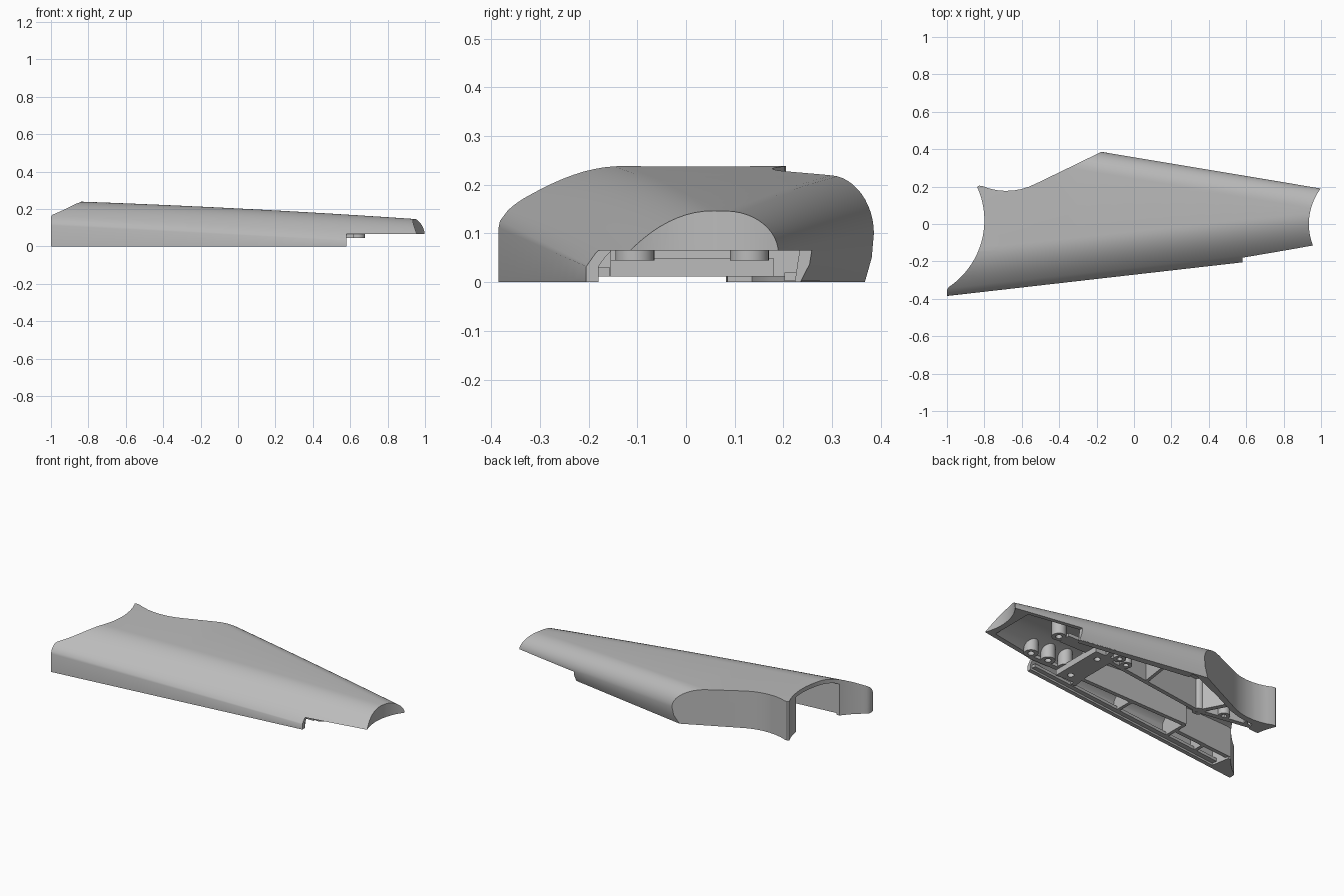
import bpy, bmesh, math

if "Cube" in bpy.data.objects:
    bpy.data.objects.remove(bpy.data.objects["Cube"])

grey = bpy.data.materials.new("plain grey")
grey.use_nodes = True
grey.diffuse_color = (0.5, 0.5, 0.5, 1)
grey.node_tree.nodes["Principled BSDF"].inputs["Base Color"].default_value = grey.diffuse_color


def finish(name, bm):
    bmesh.ops.recalc_face_normals(bm, faces=bm.faces)
    mesh = bpy.data.meshes.new(name)
    bm.to_mesh(mesh)
    bm.free()
    ob = bpy.data.objects.new(name, mesh)
    bpy.context.collection.objects.link(ob)
    mesh.materials.append(grey)
    return ob


def section(x, inset, floor):
    """Cross-section of the arm: upright front, domed shoulder, bulging back."""
    u = (x + 1) / 2
    front = -0.385 + 0.114 * (x + 1) + inset
    back = 0.385 - 0.167 * (x + 0.17) - inset
    top = 0.2445 - 0.066 * u - 0.036 * u * u - inset
    wall = min(0.13 - 0.0585 * (x + 1), top - 0.02)
    bulge = 0.1 - 0.035 * (x + 0.17)
    width, radius = 0.24 - 0.02 * u - inset, 0.115 - inset
    pts = [(front, floor), (front, wall * 0.86), (front + 0.003, wall * 0.97)]
    for i in range(1, 13):
        t = i / 12
        pts.append((front + t * width, top - (top - wall) * (1 - t) ** 2))
    for i in range(13):
        a = math.pi / 2 * (1 - i / 12)
        pts.append((back + radius * (math.cos(a) - 1), bulge + (top - bulge) * math.sin(a)))
    return pts + [(back - 0.006, bulge * 0.5), (back - 0.025, floor)]


def loft(name, stations, inset=0, floor=0):
    """Skin sections at (x, lowest y, highest y) stations."""
    bm = bmesh.new()
    rings = [[bm.verts.new((x, min(max(y, lo), hi), z)) for y, z in section(x, inset, floor)]
             for x, lo, hi in stations]
    n = len(rings[0])
    for a, b in zip(rings, rings[1:]):
        for j in range(n):
            bm.faces.new((a[j], a[(j + 1) % n], b[(j + 1) % n], b[j]))
    bm.faces.new(rings[0])
    bm.faces.new(rings[-1])
    return finish(name, bm)


def even(x0, x1, steps=16):
    return [(x0 + (x1 - x0) * i / steps, -1, 1) for i in range(steps + 1)]


def prism(name, pts, z0, z1):
    bm = bmesh.new()
    low, high = [[bm.verts.new((x, y, z)) for x, y in pts] for z in (z0, z1)]
    bm.faces.new(low)
    bm.faces.new(high)
    for j in range(len(pts)):
        k = (j + 1) % len(pts)
        bm.faces.new((low[j], low[k], high[k], high[j]))
    return finish(name, bm)


def box(name, x0, x1, y0, y1, z0, z1):
    return prism(name, [(x0, y0), (x1, y0), (x1, y1), (x0, y1)], z0, z1)


def arc(cx, cy, r, a0, a1, n):
    angles = [math.radians(a0 + (a1 - a0) * i / n) for i in range(n + 1)]
    return [(cx + r * math.cos(a), cy + r * math.sin(a)) for a in angles]


def disc(name, x, y, r, z0, z1):
    return prism(name, arc(x, y, r, 0, 348.75, 31), z0, z1)


def bar(name, a, b, width, z0, z1):
    """Straight rib between two plan points."""
    dx, dy = b[0] - a[0], b[1] - a[1]
    s = width / 2 / math.hypot(dx, dy)
    px, py = -dy * s, dx * s
    return prism(name, [(a[0] + px, a[1] + py), (a[0] - px, a[1] - py),
                        (b[0] - px, b[1] - py), (b[0] + px, b[1] + py)], z0, z1)


def cut(ob, tool, op="DIFFERENCE", keep=False):
    mod = ob.modifiers.new("cut", "BOOLEAN")
    mod.object, mod.operation, mod.solver = tool, op, "EXACT"
    bpy.context.view_layer.objects.active = ob
    bpy.ops.object.modifier_apply(modifier=mod.name)
    if not keep:
        bpy.data.objects.remove(tool)


# Shell, hollowed from below: open at the wide end, closed at the narrow end
shell = loft("arm_shell", even(-1.1, 1.02))
hollow = [(-1.15, -0.23, 0.08), (-0.86, -0.23, 0.08), (-0.84, -1, 0.08), (-0.74, -1, 0.085),
          (-0.72, -1, 0.135), (-0.62, -1, 0.148), (-0.54, -1, 0.172), (-0.36, -1, 0.258),
          (-0.16, -1, 0.345), (-0.14, -1, 1), (0.2, -1, 1), (0.55, -1, 1), (0.9, -1, 1)]
cut(shell, loft("cavity", hollow, 0.025, -0.1))

# Plan outline: concave ends, rear horn and swept rear edge
rear = [(-0.17, 0.388), (-0.34, 0.305), (-0.52, 0.218), (-0.56, 0.2), (-0.6, 0.187),
        (-0.645, 0.179), (-0.69, 0.177), (-0.735, 0.181), (-0.775, 0.19), (-0.81, 0.203),
        (-0.828, 0.205), (-0.839, 0.198)]
outline = ([(-0.99, -0.45), (0.9, -0.45), (0.98, -0.18)] + arc(1.25, 0, 0.315, 205, 143, 20)
           + [(1.0, 0.5), (-0.17, 0.5)] + rear
           + arc(-1.23, 0.02, 0.43, 22, -56, 28) + [(-1.0, -0.352), (-1.0, -0.375)])
cut(shell, prism("outline", outline, -0.2, 0.5), "INTERSECT")

# Step under the narrow end
cut(shell, box("step", 0.58, 1.2, -0.5, 0.5, -0.15, 0.065))

# Ribs, held inside the skin
limit = loft("rib_limit", even(-1.1, 0.95), 0.012, -0.1)
ribs = []


def rib(name, a, b, width=0.02, z0=0.012, z1=0.24):
    ribs.append(bar(name, a, b, width, z0, z1))


rib("rear_long_rib", (0.36, 0.15), (-0.42, 0.04), 0.025)
rib("front_long_rib", (0.3, -0.1), (-0.46, -0.12), 0.025)
rib("front_leg_rib", (-0.46, -0.2), (-0.87, -0.24), 0.025)
rib("horn_rib", (-0.42, 0.04), (-0.78, 0.1), 0.03)
rib("horn_brace", (-0.42, 0.04), (-0.5, 0.19), 0.03)
for i, x in enumerate((0.33, 0.0)):
    rib(f"rear_cross_rib_{i}", (x, 0.15 + (x - 0.36) * 0.14), (x + 0.03, 0.34 - 0.16 * (x + 0.17)))
for i, (x, y) in enumerate([(-0.08, -0.11), (-0.46, -0.12), (-0.68, -0.22)]):
    rib(f"front_cross_rib_{i}", (x, y), (x, -0.37 + 0.114 * (x + 1)))
rib("pad_wall", (0.28, -0.18), (0.34, 0.22), 0.03)

# Lower rims along both edges
rib("front_rim", (-0.86, -0.335), (0.57, -0.178), 0.045, 0.012, 0.03)
rib("rear_rim", (-0.13, 0.325), (0.57, 0.222), 0.04, 0.002, 0.02)

# Screw bosses
for i, (x, y) in enumerate([(-0.42, 0.04), (-0.56, 0.09), (-0.72, 0.12), (0.27, 0.2), (0.2, 0.17)]):
    boss = disc(f"screw_boss_{i}", x, y, 0.034, 0.012, 0.24)
    cut(boss, disc("hole", x, y, 0.015, -0.1, 0.07))
    ribs.append(boss)

# Mounting columns beside the step, with screw holes
for i, (x, y) in enumerate([(0.4, -0.105), (0.52, -0.105), (0.64, -0.105), (0.64, 0.13)]):
    column = disc(f"mounting_column_{i}", x, y, 0.04, 0.045, 0.24)
    cut(column, disc("hole", x, y, 0.018, -0.1, 0.09))
    ribs.append(column)
for ob in ribs:
    cut(ob, limit, "INTERSECT", keep=True)
bpy.data.objects.remove(limit)

# Mounting pad with two shelf arms reaching to the columns
pad = box("mounting_pad", 0.28, 0.42, -0.155, 0.18, 0.012, 0.05)
arms = [box("front_shelf", 0.42, 0.62, -0.155, -0.125, 0.045, 0.065),
        box("rear_shelf", 0.42, 0.605, 0.09, 0.17, 0.045, 0.065)]
for x, y in [(0.36, -0.105), (0.36, 0.12)]:
    cut(pad, disc("hole", x, y, 0.018, -0.1, 0.04))

# Smooth the curved parts and keep the edges crisp
for ob in [shell, pad] + arms + ribs:
    bpy.ops.object.select_all(action="DESELECT")
    ob.select_set(True)
    bpy.context.view_layer.objects.active = ob
    bpy.ops.object.shade_smooth_by_angle(angle=math.radians(35))
